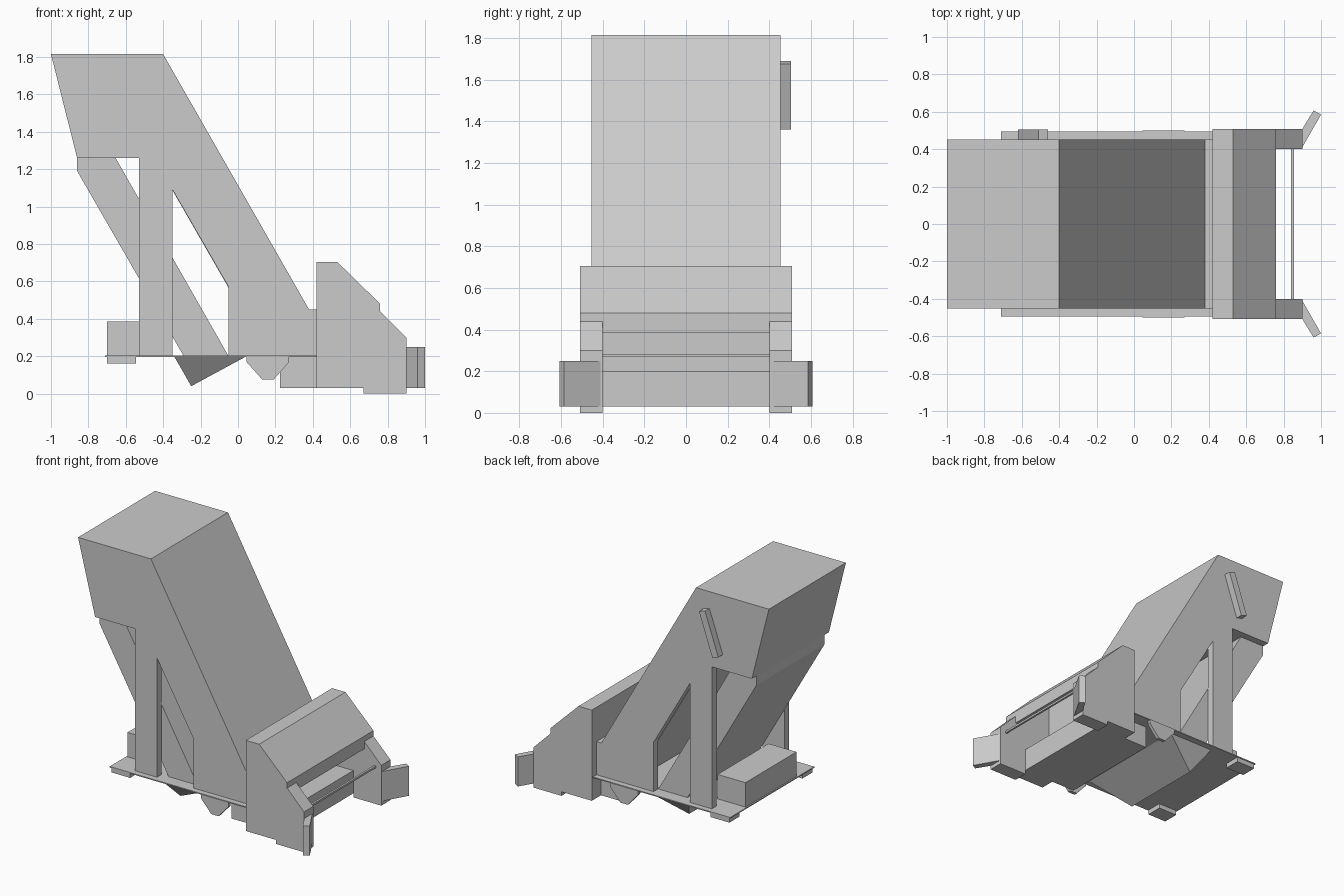
import bpy, bmesh

old = bpy.data.objects.get("Cube")
if old:
    bpy.data.objects.remove(old, do_unlink=True)

grey = bpy.data.materials.new("plain_grey")
grey.use_nodes = True
grey.diffuse_color = (0.6, 0.6, 0.6, 1)
grey.node_tree.nodes["Principled BSDF"].inputs["Base Color"].default_value = (0.6, 0.6, 0.6, 1)


def finish(name, bm):
    bmesh.ops.recalc_face_normals(bm, faces=bm.faces)
    mesh = bpy.data.meshes.new(name)
    bm.to_mesh(mesh)
    bm.free()
    mesh.materials.append(grey)
    obj = bpy.data.objects.new(name, mesh)
    bpy.context.collection.objects.link(obj)
    return obj


def prism(name, points, place_a, place_b):
    """Join two copies of an outline into a solid."""
    bm = bmesh.new()
    a = [bm.verts.new(place_a(*p)) for p in points]
    b = [bm.verts.new(place_b(*p)) for p in points]
    bm.faces.new(a)
    bm.faces.new(b[::-1])
    for i in range(len(a)):
        j = (i + 1) % len(a)
        bm.faces.new((a[j], a[i], b[i], b[j]))
    return finish(name, bm)


def across(name, points, y0, y1):
    """Side outline (x, z) carried across the width."""
    return prism(name, points, lambda x, z: (x, y0, z), lambda x, z: (x, y1, z))


def pair(name, points, y0, y1):
    for side, s in (("left", 1), ("right", -1)):
        across(f"{name}_{side}", points, s * y0, s * y1)


def rect(x0, x1, z0, z1):
    return [(x0, z0), (x1, z0), (x1, z1), (x0, z1)]


# Tall leaning body with its overhanging head
across("leaning_body", [(-1, 1.815), (-.4, 1.815), (.38, .45), (.42, .45), (.42, .2),
                        (.16, .2), (-.45, 1.26), (-.86, 1.26)], -.4, .4)

# Side plates, including the rear column and front leg
pair("side_plate", [(-1, 1.815), (-.4, 1.815), (.38, .45), (.42, .45), (.42, .2),
                    (-.05, .2), (-.05, .57), (-.35, 1.09), (-.35, .2), (-.53, .2),
                    (-.53, 1.26), (-.86, 1.26)], .4, .453)

# Slanted chute under the head
across("chute", [(-.86, 1.27), (-.66, 1.27), (-.05, .2), (-.29, .2), (-.86, 1.19)], -.4, .4)

# Base plate, counterweight box and feet
across("base_plate", rect(-.71, .42, .195, .203), -.495, .495)
across("rear_box", rect(-.7, -.47, .2, .385), -.3, .3)
pair("foot", rect(-.7, -.545, .16, .197), .37, .49)

# Tapered hopper below the base plate
bm = bmesh.new()
rim = [bm.verts.new((x, y, .197)) for x, y in ((-.34, -.45), (.04, -.45), (.04, .45), (-.34, .45))]
low = [bm.verts.new((-.25, y, .04)) for y in (-.32, .32)]
bm.faces.new(rim)
bm.faces.new((rim[0], rim[1], low[0]))
bm.faces.new((rim[2], rim[3], low[1]))
bm.faces.new((rim[1], rim[2], low[1], low[0]))
bm.faces.new((rim[3], rim[0], low[0], low[1]))
finish("under_hopper", bm)

# Thin brackets on the base edge
pair("under_bracket", [(.045, .2), (.045, .17), (.13, .075), (.19, .075), (.27, .165), (.27, .2)],
     .475, .5)

# Front scoop: cheeks, hood, floor and cross bar
pair("scoop_cheek", [(.42, .705), (.53, .705), (.76, .48), (.76, .44), (.9, .3), (.9, 0),
                     (.67, 0), (.67, .03), (.42, .03)], .4, .508)
across("scoop_hood", [(.42, .705), (.53, .705), (.76, .48), (.76, .385), (.73, .385),
                      (.73, .465), (.52, .67), (.45, .67), (.45, .2), (.42, .2)], -.4, .4)
across("scoop_floor", rect(.225, .67, .03, .2), -.4, .4)
across("cross_bar", rect(.84, .855, .268, .283), -.4, .4)

# Flared wings at the scoop mouth
for side, s in (("left", 1), ("right", -1)):
    prism(f"wing_{side}", [(.9, .41), (1, .585), (.96, .607), (.9, .508)],
          lambda x, y: (x, s * y, .03), lambda x, y: (x, s * y, .25))

# Slanted handle on the back of the head
across("handle", [(-.51, 1.69), (-.46, 1.675), (-.57, 1.36), (-.62, 1.375)], .45, .505)
